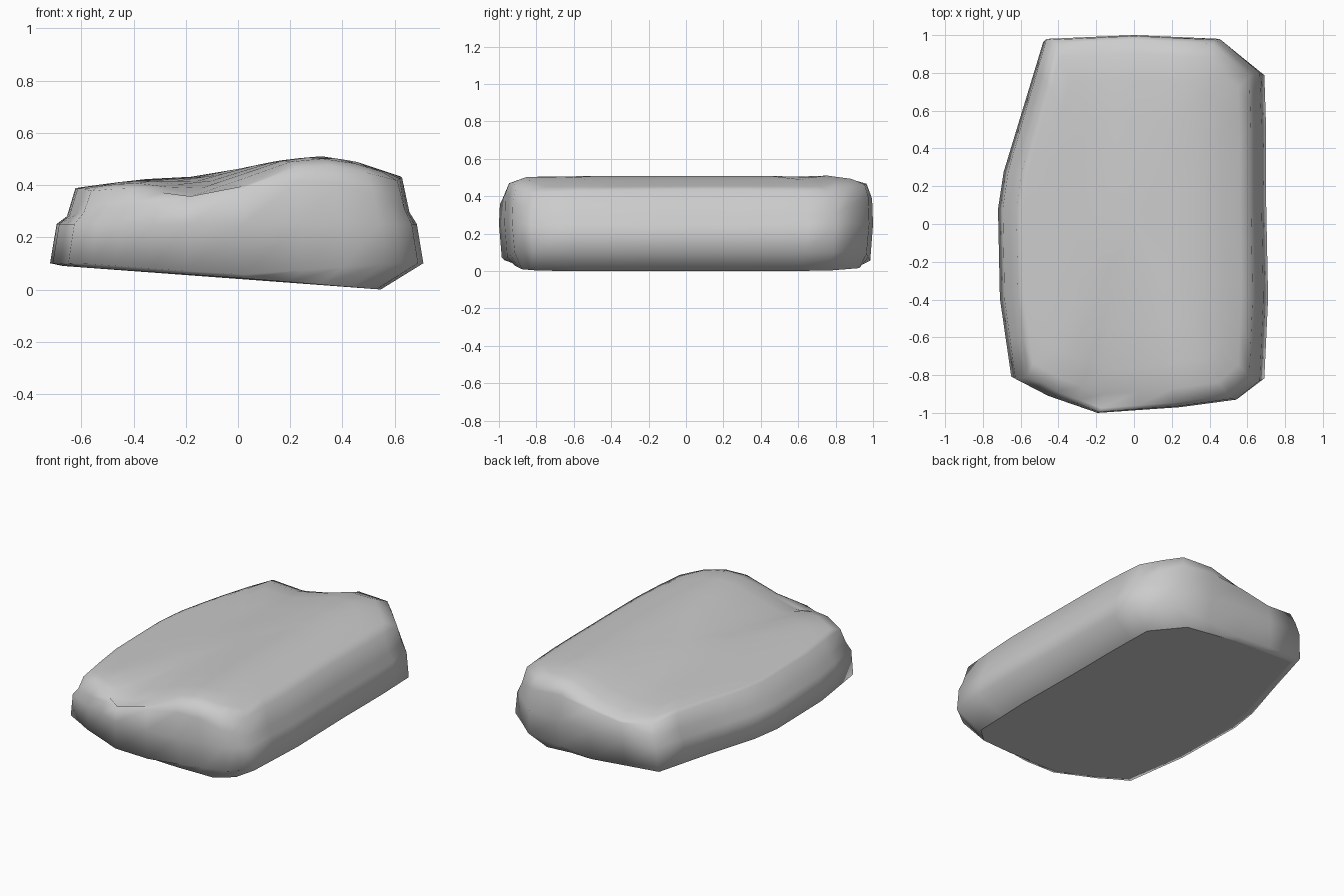
import bpy, bmesh, math

if "Cube" in bpy.data.objects:
    bpy.data.objects.remove(bpy.data.objects["Cube"])

# Stone colour
stone = bpy.data.materials.new("stone_grey")
stone.diffuse_color = (0.6, 0.6, 0.6, 1)
stone.use_nodes = True
stone.node_tree.nodes["Principled BSDF"].inputs["Base Color"].default_value = stone.diffuse_color

# Widest plan outline, counter-clockwise
PLAN = [(-.72, .08), (-.71, -.4), (-.65, -.82), (-.47, -.91), (-.2, -1), (.25, -.97),
        (.56, -.93), (.69, -.83), (.71, -.4), (.7, .1), (.7, .5), (.69, .8),
        (.47, .98), (0, 1), (-.48, .98), (-.6, .58), (-.69, .28)]
# Ridge line across the width: x, height
RIDGE = [(-.72, .36), (-.61, .38), (-.1, .45), (.2, .49), (.32, .5), (.45, .48), (.63, .42), (.72, .37)]


def ridge(x):
    for (x0, z0), (x1, z1) in zip(RIDGE, RIDGE[1:]):
        if x <= x1:
            return z0 + (z1 - z0) * (x - x0) / (x1 - x0)
    return RIDGE[-1][1]


def top_height(x, y):
    # Shallow groove along the length, deepest at the front edge
    depth = .02 + .08 * max(0, -y) ** 2 + .05 * max(0, y) ** 2
    return ridge(x) - depth * math.exp(-((x + .12) / .17) ** 2)


def floor_height(x):
    return .075 - .063 * (x + .65)


def side_ring(left, right, length, height):
    return [(x * (left if x < 0 else right), y * length, height(x)) for x, y in outline]


def top_ring(left, right, length, drop):
    ring = []
    for x, y in outline:
        px, py = x * (left if x < 0 else right), y * length
        ring.append((px, py, top_height(px, py) - drop * abs(y) ** 3))
    return ring


# Add midpoints to the outline for smoother surfaces
outline = []
for a, b in zip(PLAN, PLAN[1:] + PLAN[:1]):
    outline += [a, ((a[0] + b[0]) / 2, (a[1] + b[1]) / 2)]

rings = [
    side_ring(.93, .77, .945, floor_height),
    side_ring(1, 1, .985, lambda x: .09 if abs(x) > .6 else .045 + .045 * abs(x) / .6),
    side_ring(.965, .965, 1, lambda x: .24),
    side_ring(.91, .925, .995, lambda x: ridge(x) - .09),
    top_ring(.865, .885, .975, .035),
    top_ring(.82, .80, .90, .01),
    top_ring(.70, .66, .77, 0),
    top_ring(.50, .48, .55, 0),
    top_ring(.25, .25, .28, 0),
]

# Boulder skin from stacked rings
bm = bmesh.new()
loops = [[bm.verts.new(p) for p in ring] for ring in rings]
n = len(outline)
for low, high in zip(loops, loops[1:]):
    for i in range(n):
        j = (i + 1) % n
        bm.faces.new((low[i], low[j], high[j], high[i])).smooth = True
crown = bm.verts.new((0, 0, top_height(0, 0)))
for i in range(n):
    bm.faces.new((loops[-1][i], loops[-1][(i + 1) % n], crown)).smooth = True
# Flat underside
base = bm.faces.new(list(reversed(loops[0])))
base.smooth = False
bmesh.ops.recalc_face_normals(bm, faces=bm.faces)

# Centre the slab and stand it on the ground
low_z = min(v.co.z for v in bm.verts)
for v in bm.verts:
    v.co.z -= low_z

mesh = bpy.data.meshes.new("boulder")
bm.to_mesh(mesh)
bm.free()
mesh.materials.append(stone)
boulder = bpy.data.objects.new("boulder", mesh)
bpy.context.collection.objects.link(boulder)
